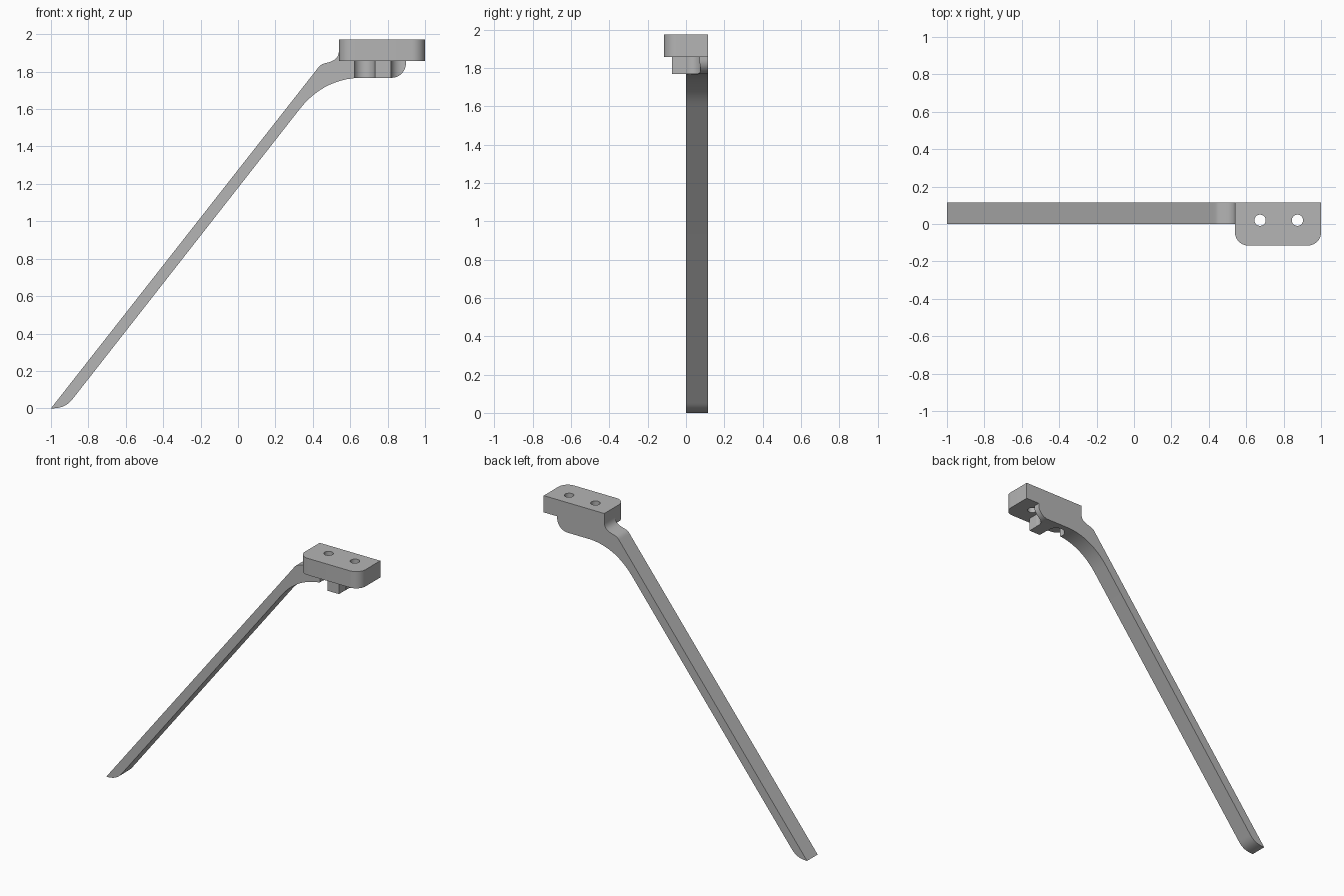
import bpy
import bmesh
from math import radians
from mathutils import Vector
from mathutils.geometry import interpolate_bezier

cube = bpy.data.objects.get("Cube")
if cube:
    bpy.data.objects.remove(cube, do_unlink=True)

grey = bpy.data.materials.new("plain_grey")
grey.use_nodes = True
grey.diffuse_color = (0.46, 0.46, 0.46, 1)
grey.node_tree.nodes["Principled BSDF"].inputs["Base Color"].default_value = grey.diffuse_color


def curve(a, b, c, d, steps=12):
    """Points along a Bezier from a to d with handles b and c."""
    pts = interpolate_bezier(*[Vector((*p, 0)) for p in (a, b, c, d)], steps)
    return [(p.x, p.y) for p in pts]


def corner(a, k, d):
    """Rounded corner from a to d around the sharp point k."""
    def toward(p):
        return tuple(p[i] + 0.55 * (k[i] - p[i]) for i in (0, 1))
    return curve(a, toward(a), toward(d), d)


def extrude(name, outline, place, depth):
    """Closed outline, placed in space and extruded along depth."""
    bm = bmesh.new()
    face = bm.faces.new([bm.verts.new(place(u, v)) for u, v in outline])
    made = bmesh.ops.extrude_face_region(bm, geom=[face])["geom"]
    moved = [g for g in made if isinstance(g, bmesh.types.BMVert)]
    bmesh.ops.translate(bm, verts=moved, vec=depth)
    bmesh.ops.recalc_face_normals(bm, faces=bm.faces)
    mesh = bpy.data.meshes.new(name)
    bm.to_mesh(mesh)
    bm.free()
    obj = bpy.data.objects.new(name, mesh)
    mesh.materials.append(grey)
    bpy.context.collection.objects.link(obj)
    return obj


def combine(target, tool, operation):
    """Apply a boolean and remove the used-up object."""
    mod = target.modifiers.new("combine", "BOOLEAN")
    mod.operation, mod.solver, mod.object = operation, "EXACT", tool
    bpy.context.view_layer.objects.active = target
    bpy.ops.object.modifier_apply(modifier=mod.name)
    bpy.data.objects.remove(tool, do_unlink=True)


def drill(target, x, radius, low, high):
    bpy.ops.mesh.primitive_cylinder_add(vertices=40, radius=radius, depth=high - low,
                                        location=(x, 0.02, (low + high) / 2))
    tool = bpy.context.object
    tool.data.materials.append(grey)
    tool.hide_render = True
    combine(target, tool, "DIFFERENCE")


TOP, UNDER, LOW, BACK = 1.973, 1.858, 1.767, 0.115
HOLES = (0.674, 0.874)

# Sloping arm with its curved foot, neck and rounded end under the block
outline = [(-1, 0)]
outline += curve((-0.985, 0), (-0.94, 0.003), (-0.91, 0.015), (-0.88, 0.055))
outline += curve((0.33, 1.6), (0.42, 1.715), (0.53, 1.76), (0.64, LOW))
outline += corner((0.82, LOW), (0.898, LOW), (0.898, 1.845))
outline += [(0.898, 1.9), (0.6, 1.9), (0.6, 1.95), (0.54, 1.95)]
outline += curve((0.54, 1.915), (0.538, 1.87), (0.515, 1.86), (0.485, 1.85))
outline += curve((0.465, 1.845), (0.44, 1.838), (0.435, 1.83), (0.42, 1.81), 6)
arm = extrude("support_arm", outline, lambda x, z: (x, 0, z), (0, BACK, 0))

# Small rib between the two fastener recesses
rib = extrude("rib", [(0.732, -0.073), (0.818, -0.073), (0.818, 0.05), (0.732, 0.05)],
              lambda x, y: (x, y, LOW), (0, 0, 1.9 - LOW))
combine(arm, rib, "UNION")
for x in HOLES:
    drill(arm, x, 0.056, 1.7, 1.91)

# Mounting block with rounded front corners
outline = [(1, BACK), (0.54, BACK)]
outline += corner((0.54, -0.045), (0.54, -BACK), (0.61, -BACK))
outline += corner((0.93, -BACK), (1, -BACK), (1, -0.045))
block = extrude("mounting_block", outline, lambda x, y: (x, y, UNDER), (0, 0, TOP - UNDER))
combine(arm, block, "UNION")

# Screw holes through the block
for x in HOLES:
    drill(arm, x, 0.03, 1.7, 2.1)

bpy.ops.object.select_all(action="DESELECT")
arm.select_set(True)
bpy.context.view_layer.objects.active = arm
bpy.ops.object.shade_smooth_by_angle(angle=radians(30))
